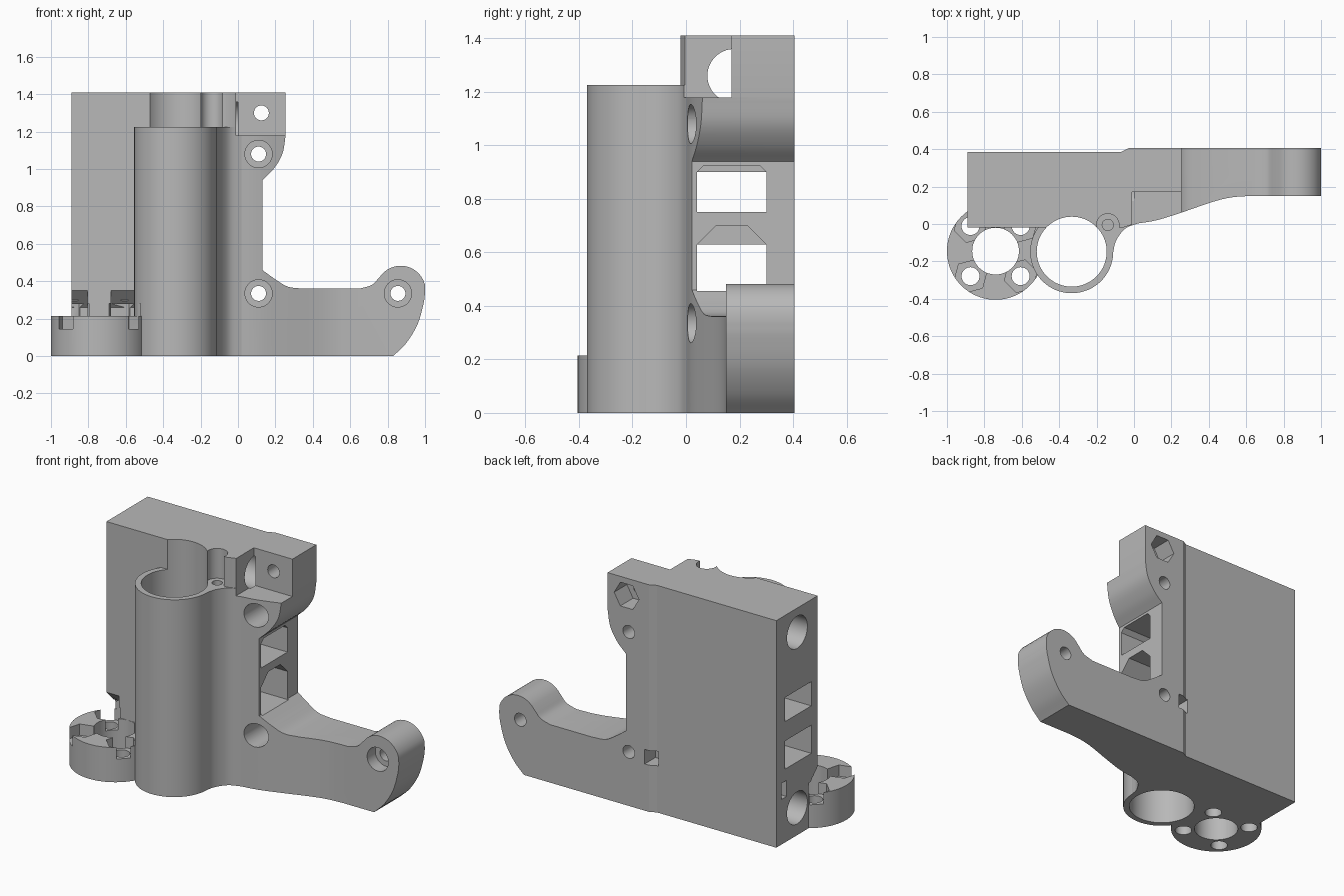
import bpy, bmesh, math
from mathutils import Vector

cube = bpy.data.objects.get("Cube")
if cube:
    bpy.data.objects.remove(cube, do_unlink=True)

grey = bpy.data.materials.new("plain_grey")
grey.use_nodes = True
colour = (0.48, 0.48, 0.48, 1)
grey.diffuse_color = colour
grey.node_tree.nodes["Principled BSDF"].inputs["Base Color"].default_value = colour


def prism(name, pts, axis, lo, hi):
    """Extrude a 2D outline along an axis from lo to hi."""
    place = {"x": lambda a, b, t: (t, a, b),
             "y": lambda a, b, t: (a, t, b),
             "z": lambda a, b, t: (a, b, t)}[axis]
    bm = bmesh.new()
    ends = [[bm.verts.new(place(a, b, t)) for a, b in pts] for t in (lo, hi)]
    bm.faces.new(ends[0])
    bm.faces.new(ends[1])
    n = len(pts)
    for i in range(n):
        j = (i + 1) % n
        bm.faces.new((ends[0][i], ends[0][j], ends[1][j], ends[1][i]))
    bmesh.ops.recalc_face_normals(bm, faces=bm.faces)
    mesh = bpy.data.meshes.new(name)
    bm.to_mesh(mesh)
    bm.free()
    mesh.materials.append(grey)
    ob = bpy.data.objects.new(name, mesh)
    bpy.context.collection.objects.link(ob)
    return ob


def ring(a, b, r, n=48, turn=0.0):
    return [(a + r * math.cos(turn + math.tau * i / n),
             b + r * math.sin(turn + math.tau * i / n)) for i in range(n)]


def rect(a0, a1, b0, b1):
    return [(a0, b0), (a1, b0), (a1, b1), (a0, b1)]


def curve(pts, steps=6):
    """Smooth line through the points."""
    p = [Vector(q) for q in pts]
    p = [2 * p[0] - p[1]] + p + [2 * p[-1] - p[-2]]
    out = []
    for a, b, c, d in zip(p, p[1:], p[2:], p[3:]):
        for k in range(steps):
            t = k / steps
            v = 0.5 * (2 * b + (c - a) * t + (2 * a - 5 * b + 4 * c - d) * t * t
                       + (3 * b - a - 3 * c + d) * t ** 3)
            out.append((v.x, v.y))
    return out + [tuple(pts[-1])]


def combine(target, other, operation):
    mod = target.modifiers.new("combine", "BOOLEAN")
    mod.operation = operation
    mod.solver = "EXACT"
    mod.object = other
    bpy.context.view_layer.objects.active = target
    bpy.ops.object.modifier_apply(modifier=mod.name)
    bpy.data.objects.remove(other, do_unlink=True)


# Body: front silhouette crossed with the plan outline
tip = [(0.87 + 0.133 * math.cos(math.radians(a)), 0.35 + 0.133 * math.sin(math.radians(a)))
       for a in range(15, 136, 10)]
outline = ([(-0.89, 0)]
           + curve([(0.83, 0), (0.9, 0.07), (0.96, 0.17), (0.992, 0.28), (1, 0.34)])
           + tip
           + curve([(0.755, 0.42), (0.715, 0.38), (0.65, 0.36)])
           + curve([(0.36, 0.36), (0.27, 0.37), (0.2, 0.41), (0.13, 0.46)])
           + curve([(0.13, 0.94), (0.19, 1.0), (0.237, 1.08), (0.255, 1.18)])
           + [(0.255, 1.41), (-0.89, 1.41)])
plan = ([(-1.1, -0.02), (-0.06, -0.02)]
        + curve([(0, 0), (0.12, 0.02), (0.25, 0.06), (0.42, 0.118), (0.52, 0.142), (0.62, 0.15)])
        + [(1.1, 0.15), (1.1, 0.405), (-0.03, 0.405), (-0.07, 0.385), (-1.1, 0.385)])
body = prism("bracket_body", outline, "y", -0.6, 0.6)
combine(body, prism("plan", plan, "z", -0.2, 1.6), "INTERSECT")

# Bearing tube, its fillet and the round mounting flange
TUBE = (-0.333, -0.148)
HUB = (-0.74, -0.145)
fillet = (curve([(-0.111, -0.15), (-0.1, -0.1), (-0.075, -0.055), (-0.04, -0.02), (0.02, 0.003)])
          + [(0.02, 0.05), (-0.3, 0.05), (-0.3, -0.15)])
combine(body, prism("tube", ring(*TUBE, 0.222, 96), "z", 0, 1.225), "UNION")
combine(body, prism("fillet", fillet, "z", 0, 1.225), "UNION")
combine(body, prism("flange", ring(*HUB, 0.26, 96), "z", 0, 0.215), "UNION")


def cut(pts, axis, lo, hi):
    combine(body, prism("cutter", pts, axis, lo, hi), "DIFFERENCE")


# Tube bore, locating screw and flange bore
cut(ring(*TUBE, 0.187, 96), "z", -0.1, 1.6)
cut(ring(-0.14, -0.005, 0.06), "z", 1.225, 1.6)
cut(ring(-0.14, -0.005, 0.03, 24), "z", 1.05, 1.3)
cut(ring(*HUB, 0.125, 64), "z", -0.1, 0.3)

# Flange bolt holes with hexagonal nut pockets
for sx in (-1, 1):
    for sy in (-1, 1):
        x, y = HUB[0] + sx * 0.134, HUB[1] + sy * 0.134
        cut(ring(x, y, 0.048, 32), "z", -0.1, 0.3)
        cut(ring(x, y, 0.09, 6, math.radians(15)), "z", 0.145, 0.28)

# Sloped reliefs above the rear flange bolts
slope = [(-0.1, 0.215), (0.07, 0.215), (0.07, 0.26), (-0.02, 0.35), (-0.1, 0.43)]
cut(slope, "x", -0.95, -0.805)
cut(slope, "x", -0.68, -0.55)

# Stepped corner at the top
cut(rect(-0.01, 0.4, -0.2, 0.17), "z", 1.178, 1.6)

# Clamp bolts: through hole and counterbore
for x, z in ((0.11, 1.08), (0.11, 0.335), (0.855, 0.335)):
    cut(ring(x, z, 0.04, 32), "y", -0.1, 0.6)
    cut(ring(x, z, 0.073), "y", -0.1, 0.23)

# Upper bolt with nut pocket in the back
cut(ring(0.125, 1.3, 0.04, 32), "y", 0.1, 0.6)
cut(ring(0.125, 1.3, 0.085, 6), "y", 0.28, 0.6)

# Belt windows right through, with tapered roofs toward the right side
for low, high, roof in ((0.75, 0.9, 0.925), (0.455, 0.63, 0.7)):
    cut(rect(0.042, 0.3, low, high), "x", -1.1, 0.25)
    inset = roof - high
    cut([(0.042, low), (0.3, low), (0.3, high), (0.3 - inset, roof),
         (0.042 + inset, roof), (0.042, high)], "x", -0.75, 0.25)

# Rod sockets in the left end
for z in (0.17, 1.26):
    cut(ring(0.18, z, 0.1, 64), "x", -1.1, 0.0)

# Small inspection slots
cut(rect(-0.08, 0.0, 0.29, 0.38), "y", 0.3, 0.6)
cut(rect(0.285, 0.335, 0.28, 0.38), "x", -1.1, -0.8)

bpy.ops.object.select_all(action="DESELECT")
body.select_set(True)
bpy.context.view_layer.objects.active = body
bpy.ops.object.shade_smooth_by_angle(angle=math.radians(25))
